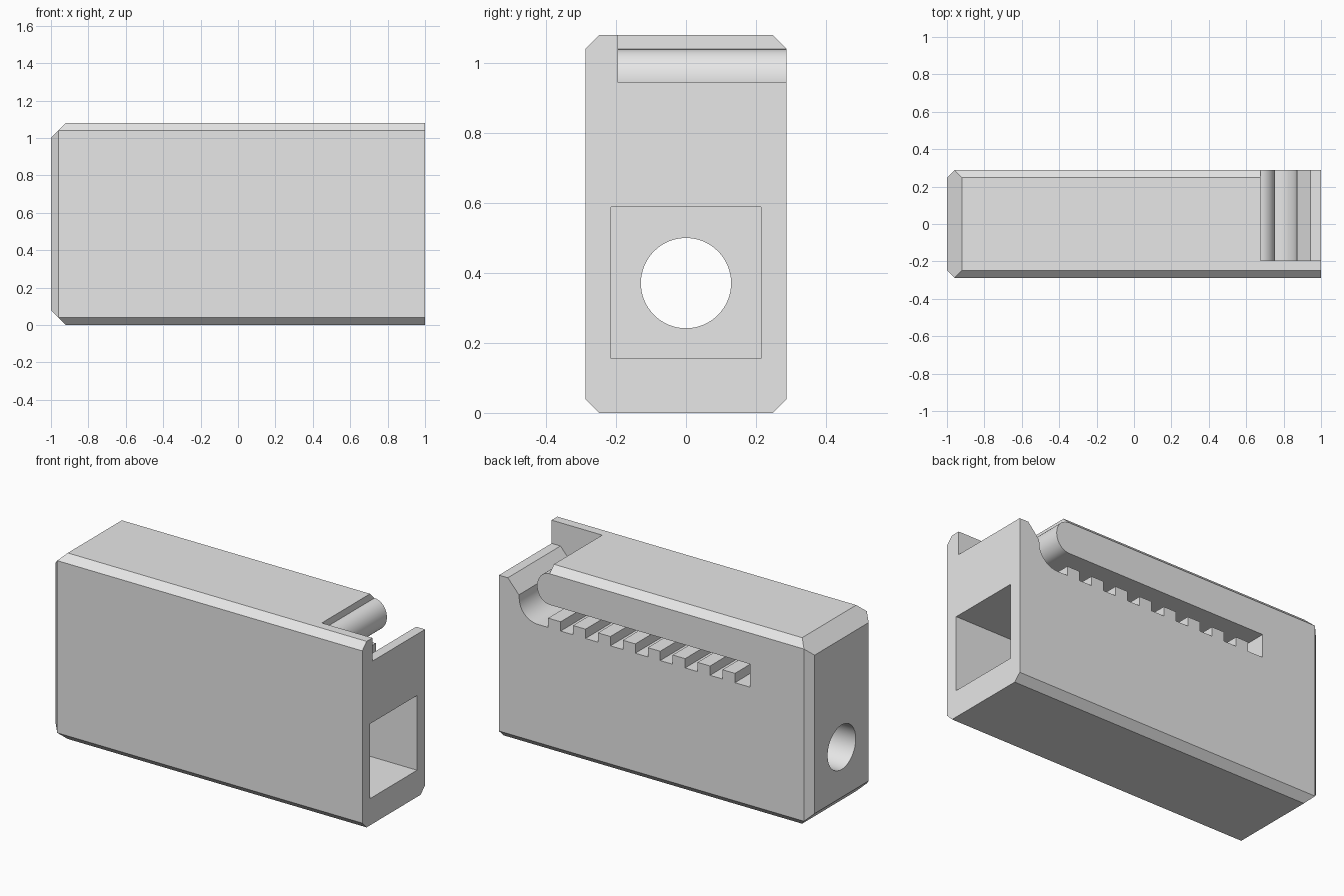
import bpy, bmesh
from math import sin, cos, pi, radians
from mathutils import Vector

if "Cube" in bpy.data.objects:
    bpy.data.objects.remove(bpy.data.objects["Cube"])

LENGTH, WIDTH, HEIGHT = 2.0, 0.576, 1.08
HX, HY = LENGTH / 2, WIDTH / 2
CHAMFER = 0.04

grey = bpy.data.materials.new("light_grey")
grey.use_nodes = True
grey.diffuse_color = (0.8, 0.8, 0.8, 1)
grey.node_tree.nodes["Principled BSDF"].inputs["Base Color"].default_value = (0.8, 0.8, 0.8, 1)


def make_object(name, bm):
    bmesh.ops.recalc_face_normals(bm, faces=bm.faces)
    mesh = bpy.data.meshes.new(name)
    bm.to_mesh(mesh)
    bm.free()
    mesh.materials.append(grey)
    obj = bpy.data.objects.new(name, mesh)
    bpy.context.collection.objects.link(obj)
    return obj


def box(bm, low, high):
    low, high = Vector(low), Vector(high)
    verts = bmesh.ops.create_cube(bm, size=1)["verts"]
    bmesh.ops.scale(bm, vec=high - low, verts=verts)
    bmesh.ops.translate(bm, vec=(low + high) / 2, verts=verts)


def prism(name, outline, y0, y1):
    """Extrude an (x, z) outline along y."""
    bm = bmesh.new()
    face = bm.faces.new([bm.verts.new((x, y0, z)) for x, z in outline])
    out = bmesh.ops.extrude_face_region(bm, geom=[face])["geom"]
    moved = [v for v in out if isinstance(v, bmesh.types.BMVert)]
    bmesh.ops.translate(bm, vec=(0, y1 - y0, 0), verts=moved)
    return make_object(name, bm)


def arc(cx, cz, rx, rz, start, end, steps):
    angles = [radians(start + (end - start) * i / steps) for i in range(steps + 1)]
    return [(cx + rx * cos(a), cz + rz * sin(a)) for a in angles]


def slice_off(bm, point, normal):
    """Cut away everything on the normal side and close the cut."""
    geom = bm.verts[:] + bm.edges[:] + bm.faces[:]
    cut = bmesh.ops.bisect_plane(bm, geom=geom, plane_co=point, plane_no=normal,
                                 clear_outer=True)["geom_cut"]
    bmesh.ops.contextual_create(bm, geom=[e for e in cut if isinstance(e, bmesh.types.BMEdge)])


# Block with chamfered long edges and a chamfered closed end
bm = bmesh.new()
box(bm, (-HX, -HY, 0), (HX, HY, HEIGHT))
for side in (-1, 1):
    for z, up in ((0, -1), (HEIGHT, 1)):
        slice_off(bm, (0, side * HY, z - up * CHAMFER), (0, side, up))
    slice_off(bm, (CHAMFER - HX, side * HY, 0), (-1, side, 0))
for z, up in ((0, -1), (HEIGHT, 1)):
    slice_off(bm, (2 * CHAMFER - HX, 0, z), (-1, 0, up))
body = make_object("block_body", bm)

# Slot: open mouth, rounded nose, long channel with a toothed floor
ROOF, FLOOR, TOOTH_TOP, LIP = 0.86, 0.726, 0.78, 0.945
slot = [(1.1, 1.2), (0.675, 1.2)]
slot += arc(0.675, 0.95, 0.08, 0.09, 90, -90, 20)
slot += [(-0.613, ROOF), (-0.613, FLOOR)]
for k in reversed(range(8)):
    right = 0.684 - 0.16 * k
    left = right - 0.08
    slot += [(left, FLOOR), (left, TOOTH_TOP), (right, TOOTH_TOP), (right, FLOOR)]
slot += arc(0.75, FLOOR + 0.12, 0.12, 0.12, -90, 0, 12)
slot += [(0.872, 0.865), (0.943, LIP), (1.1, LIP)]
slot_cutter = prism("slot_cutter", slot, -0.195, 0.4)

# Square cavity from the open end
bm = bmesh.new()
box(bm, (-0.8, -0.215, 0.155), (1.1, 0.215, 0.589))
cavity_cutter = make_object("cavity_cutter", bm)

# Round hole through the closed end
bm = bmesh.new()
bmesh.ops.create_cone(bm, cap_ends=True, segments=64, radius1=0.129, radius2=0.129, depth=0.8)
hole_cutter = make_object("hole_cutter", bm)
hole_cutter.rotation_euler.y = pi / 2
hole_cutter.location = (-0.9, 0, 0.371)

# Carve the block and drop the cutters
bpy.ops.object.select_all(action="DESELECT")
bpy.context.view_layer.objects.active = body
body.select_set(True)
for cutter in (slot_cutter, cavity_cutter, hole_cutter):
    cutter.hide_render = True
    mod = body.modifiers.new(cutter.name, "BOOLEAN")
    mod.operation = "DIFFERENCE"
    mod.solver = "EXACT"
    mod.object = cutter
    bpy.context.view_layer.update()
    bpy.ops.object.modifier_apply(modifier=mod.name)
    bpy.data.objects.remove(cutter)
bpy.ops.object.shade_smooth_by_angle(angle=radians(30))
